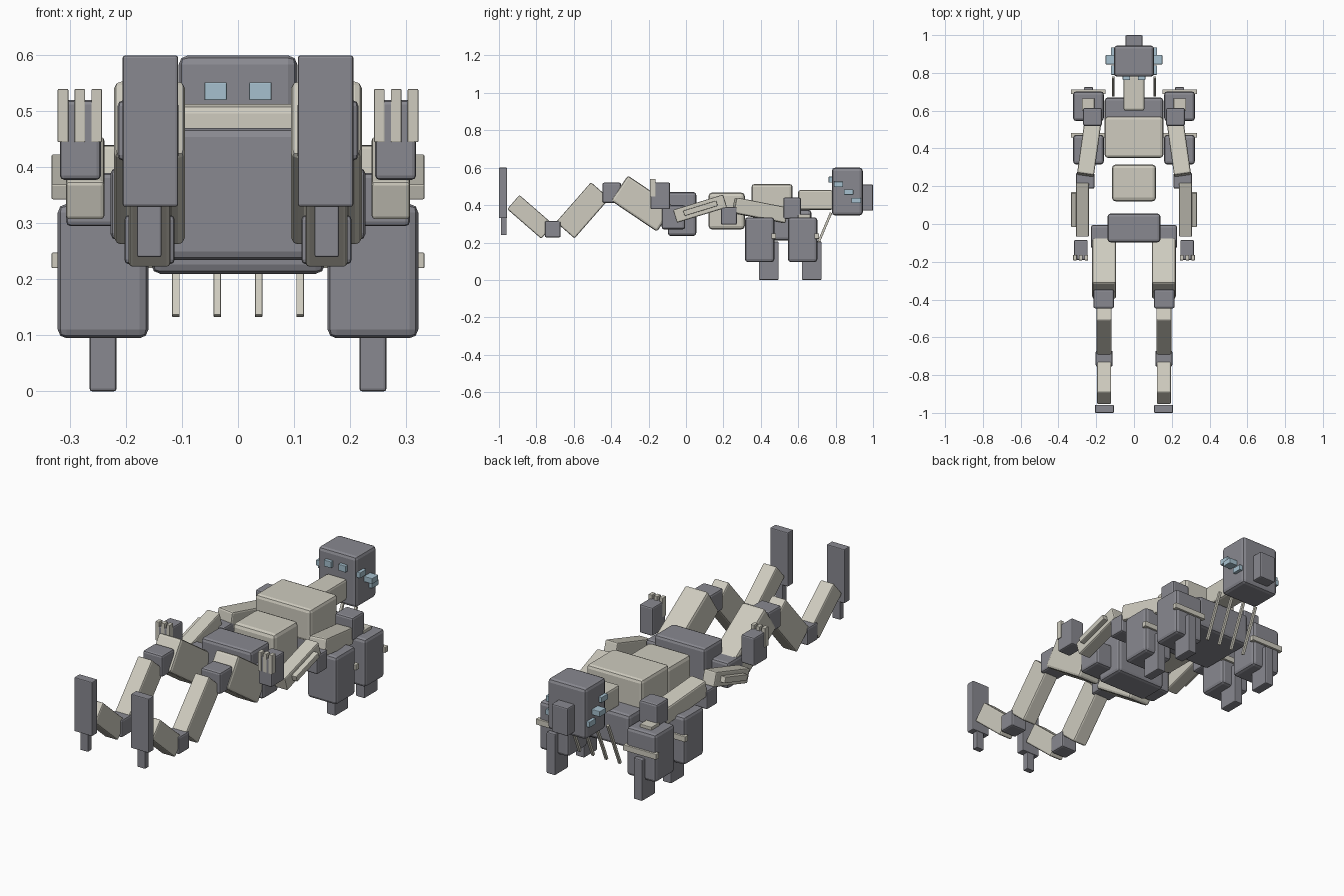
import bpy
import math
from mathutils import Vector

cube = bpy.data.objects.get("Cube")
if cube:
    bpy.data.objects.remove(cube, do_unlink=True)


def material(name, rgb):
    mat = bpy.data.materials.new(name)
    mat.use_nodes = True
    colour = (*rgb, 1)
    mat.diffuse_color = colour
    mat.node_tree.nodes["Principled BSDF"].inputs["Base Color"].default_value = colour
    return mat


GREY = material("steel grey", (0.25, 0.25, 0.28))
BONE = material("bone beige", (0.62, 0.60, 0.52))
BLUE = material("pale blue", (0.38, 0.53, 0.62))


def box(name, mat, centre, size, pitch=0, yaw=0):
    """Block with softly bevelled edges, pitched about x and yawed about z."""
    bpy.ops.mesh.primitive_cube_add(size=1)
    ob = bpy.context.object
    ob.name = name
    ob.data.name = name
    for v in ob.data.vertices:
        v.co = v.co * Vector(size)
    ob.location = centre
    ob.rotation_euler = (math.radians(pitch), 0, math.radians(yaw))
    ob.data.materials.append(mat)
    bevel = ob.modifiers.new("soft edges", 'BEVEL')
    bevel.width = min(size) * 0.1
    bevel.segments = 2
    return ob


def span(name, mat, x, y, z):
    """Upright block given by its extent on each axis."""
    ext = (x, y, z)
    return box(name, mat, [(a + b) / 2 for a, b in ext], [abs(b - a) for a, b in ext])


# Head and trunk
span("head", GREY, (-.106, .106), (.78, .945), (.345, .6))
span("head_back_pack", GREY, (-.045, .045), (.94, 1.0), (.37, .51))
span("neck", BONE, (-.055, .055), (.60, .785), (.375, .48))
span("chest_plate", BONE, (-.155, .155), (.35, .57), (.35, .513))
span("back_plate", GREY, (-.155, .155), (.36, .67), (.21, .375))
span("abdomen", BONE, (-.117, .117), (.12, .315), (.27, .467))
span("pelvis", GREY, (-.14, .14), (-.097, .055), (.235, .47))

# Slanted rods behind the neck
for i in range(4):
    box(f"neck_rod_{i + 1}", BONE, (-.111 + .074 * i, .728, .247),
        (.013, .013, .244), pitch=-23)

for side, s in (("left", 1), ("right", -1)):
    def part(name, mat, x, y, z):
        return span(f"{side}_{name}", mat, (x[0] * s, x[1] * s), y, z)

    def limb(name, mat, centre, size, pitch, yaw=0):
        return box(f"{side}_{name}", mat, (centre[0] * s, *centre[1:]), size, pitch, yaw * s)

    # Eyes and stepped sensors on the side of the head
    part("eye", BLUE, (.02, .06), (.763, .785), (.52, .552))
    part("upper_sensor", BLUE, (.10, .122), (.79, .84), (.497, .525))
    part("middle_sensor", BLUE, (.10, .15), (.845, .895), (.455, .483))
    part("lower_sensor", BLUE, (.10, .122), (.885, .935), (.41, .438))

    # Arm
    part("shoulder", GREY, (.17, .27), (.52, .615), (.325, .44))
    limb("upper_arm", BONE, (.238, .396, .372), (.09, .285, .085), -11, 8)
    part("elbow", GREY, (.21, .307), (.187, .272), (.295, .39))
    limb("forearm", BONE, (.273, .075, .381), (.069, .28, .072), 17)
    limb("forearm_rail", BONE, (.318, .077, .383), (.03, .185, .029), 17)
    part("hand", GREY, (.245, .318), (-.19, -.085), (.378, .52))
    for i in range(3):
        x = .243 + .03 * i
        part(f"finger_{i + 1}", BONE, (x, x + .019), (-.192, -.163), (.445, .54))

    # Twin support pods under the shoulder
    for row, y in (("rear", .315), ("front", .545)):
        part(f"{row}_pod", GREY, (.16, .322), (y, y + .157), (.095, .335))
        part(f"{row}_pod_foot", GREY, (.217, .265), (y + .075, y + .18), (0, .205))
        part(f"{row}_pod_bar", BONE, (.15, .333), (y + .142, y + .167), (.22, .248))
    part("pod_cap", BONE, (.21, .275), (.60, .665), (.325, .35))

    # Leg
    part("hip", GREY, (.10, .228), (-.13, -.005), (.27, .40))
    limb("thigh", BONE, (.158, -.233, .408), (.127, .297, .162), -34)
    part("knee", GREY, (.106, .215), (-.447, -.347), (.412, .52))
    limb("shin", BONE, (.158, -.552, .372), (.08, .284, .132), 48.8)
    part("ankle", GREY, (.113, .203), (-.755, -.67), (.227, .315))
    limb("lower_leg", BONE, (.158, -.832, .337), (.075, .242, .1), -41)
    part("foot", GREY, (.107, .206), (-1.0, -.957), (.33, .6))
    part("heel", GREY, (.137, .18), (-.99, -.96), (.24, .34))
